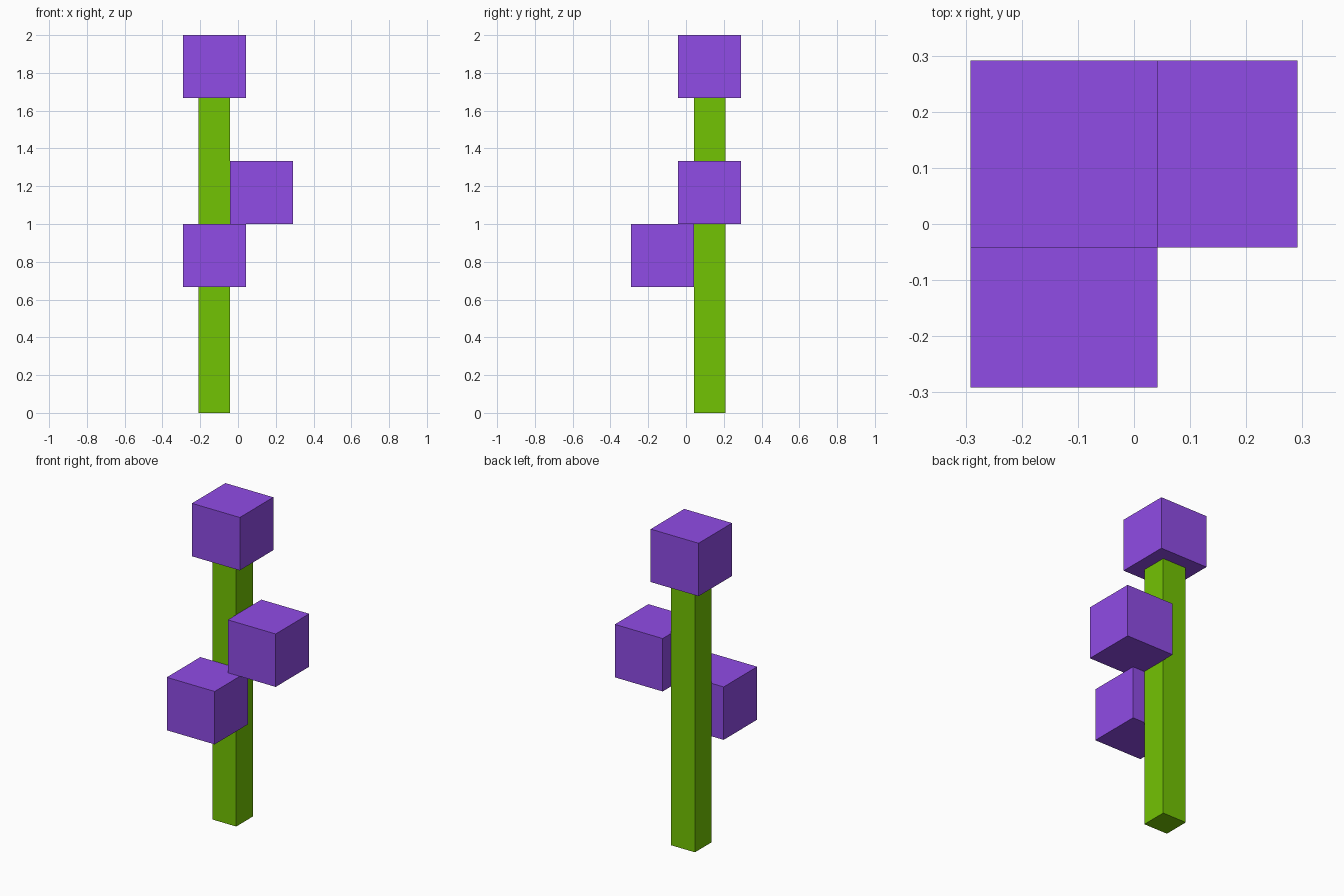
import bpy

if "Cube" in bpy.data.objects:
    bpy.data.objects.remove(bpy.data.objects["Cube"])

U = 1 / 12  # the model sits on a grid of twelfths


def material(name, rgb):
    mat = bpy.data.materials.new(name)
    mat.diffuse_color = (*rgb, 1)
    mat.use_nodes = True
    mat.node_tree.nodes["Principled BSDF"].inputs["Base Color"].default_value = mat.diffuse_color
    return mat


def box(name, centre, size, mat):
    bpy.ops.mesh.primitive_cube_add(size=1, location=[c * U for c in centre])
    ob = bpy.context.object
    ob.name = name
    ob.scale = [s * U for s in size]
    bpy.ops.object.transform_apply(location=False, rotation=False, scale=True)
    ob.data.materials.append(mat)


green = material("stem green", (0.171, 0.546, 0.001))
purple = material("blossom purple", (0.279, 0.0723, 0.791))

# Square stem
box("stem", (-1.5, 1.5, 10), (2, 2, 20), green)

# Blossom cubes: top, right side, front
for name, centre in (
    ("top_blossom", (-1.5, 1.5, 22)),
    ("right_blossom", (1.5, 1.5, 14)),
    ("front_blossom", (-1.5, -1.5, 10)),
):
    box(name, centre, (4, 4, 4), purple)
